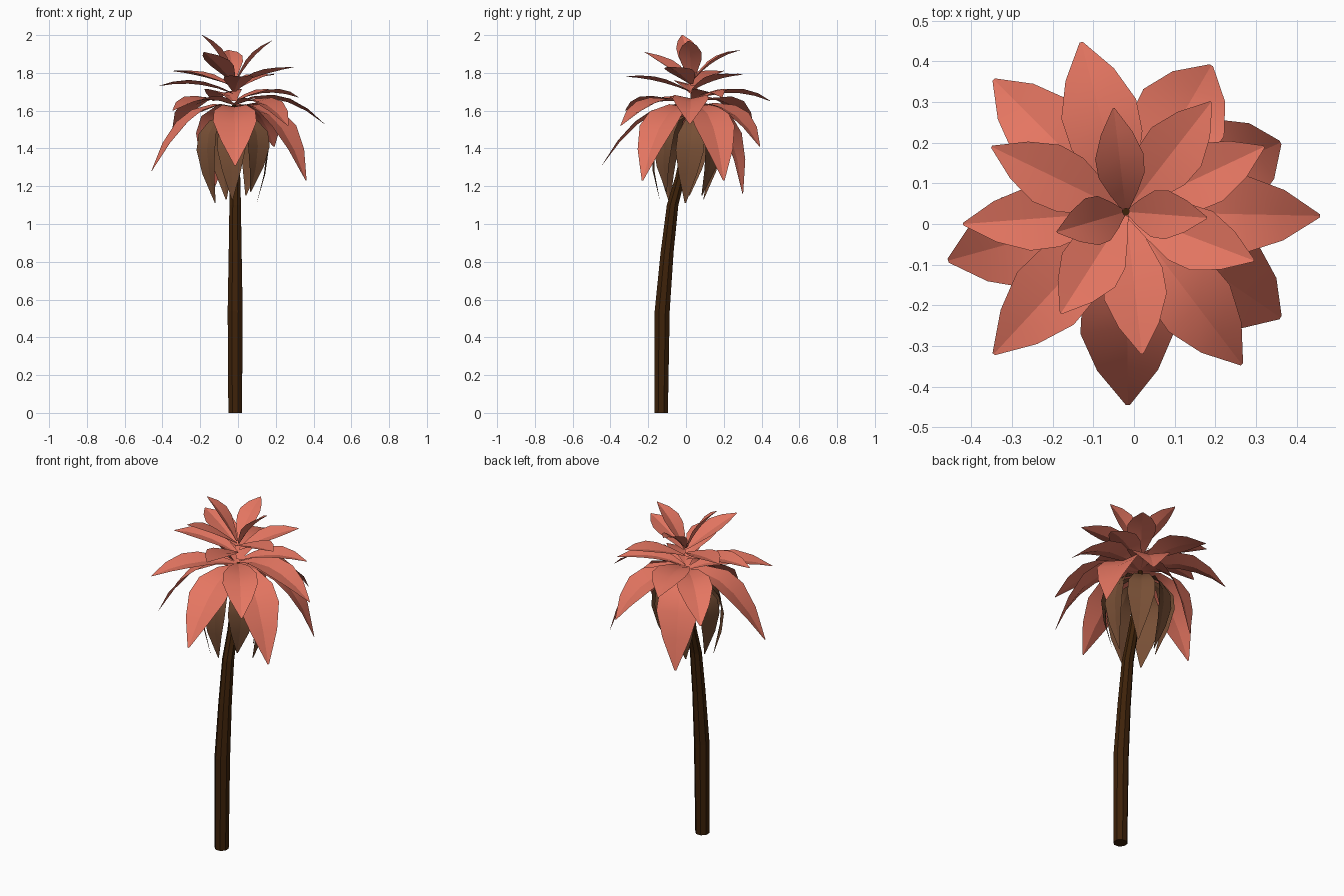
import bpy, bmesh, math
from mathutils import Vector

if "Cube" in bpy.data.objects:
    bpy.data.objects.remove(bpy.data.objects["Cube"])


def material(name, rgb):
    m = bpy.data.materials.new(name)
    m.diffuse_color = (*rgb, 1)
    m.use_nodes = True
    m.node_tree.nodes["Principled BSDF"].inputs["Base Color"].default_value = m.diffuse_color
    return m


PINK = material("coral leaf", (0.78, 0.18, 0.12))
BROWN = material("dry leaf brown", (0.185, 0.078, 0.036))
BARK = material("dark bark", (0.048, 0.016, 0.003))
CX, CY = -0.02, 0.03          # crown axis


def finish(bm, name, mat):
    me = bpy.data.meshes.new(name)
    bm.to_mesh(me)
    bm.free()
    me.materials.append(mat)
    ob = bpy.data.objects.new(name, me)
    bpy.context.collection.objects.link(ob)
    return ob


PROFILE = [(0, 0.15), (0.2, 0.55), (0.42, 0.95), (0.6, 1.0), (0.8, 0.65), (1, 0.04)]


def leaf(bm, base, ctrl, tip, width, fold):
    """Folded leaf swept along a quadratic curve, creased on the midrib."""
    base, ctrl, tip = Vector(base), Vector(ctrl), Vector(tip)
    out = Vector((ctrl.x - base.x, ctrl.y - base.y, 0)).normalized()
    side = Vector((-out.y, out.x, 0))
    rows = []
    for t, w in PROFILE:
        p = base * (1 - t) ** 2 + ctrl * 2 * t * (1 - t) + tip * t * t
        tan = ((ctrl - base) * (1 - t) + (tip - ctrl) * t).normalized()
        up = tan.cross(side)
        h = width / 2 * w
        rows.append([bm.verts.new(p + side * s * h + up * abs(s) * h * fold)
                     for s in (1, 0, -1)])
    for a, b in zip(rows, rows[1:]):
        for i in (0, 1):
            bm.faces.new((a[i], a[i + 1], b[i + 1], b[i])).smooth = True
        bm.edges.get((a[1], b[1])).smooth = False      # sharp midrib


def tier(name, leaves, width, fold):
    """Each leaf: base z, tip x, y, z, lift of control point, outward share of it."""
    bm = bmesh.new()
    for z0, x, y, z, lift, f in leaves:
        d = Vector((x - CX, y - CY, 0))
        n = d.normalized() * 0.008
        leaf(bm, (CX + n.x, CY + n.y, z0),
             (CX + d.x * f, CY + d.y * f, z0 + lift), (x, y, z), width, fold)
    finish(bm, name, PINK)


# Bent trunk
bm = bmesh.new()
rings = []
for x, y, z, r in [(-0.015, -0.132, 0, 0.039), (-0.015, -0.126, 0.54, 0.043),
                   (-0.015, -0.100, 0.85, 0.037), (-0.015, -0.071, 1.1, 0.033),
                   (-0.015, -0.03, 1.25, 0.029), (CX, 0.01, 1.45, 0.024),
                   (CX, CY, 1.63, 0.012)]:
    rings.append([bm.verts.new((x + r * math.cos(i * math.tau / 8 + 0.39),
                                y + r * math.sin(i * math.tau / 8 + 0.39), z)) for i in range(8)])
for a, b in zip(rings, rings[1:]):
    for i in range(8):
        j = (i + 1) % 8
        bm.faces.new((a[i], a[j], b[j], b[i]))
bm.faces.new(rings[0][::-1])
bm.faces.new(rings[-1])
finish(bm, "trunk", BARK)

# Drooping lower leaves
tier("lower_leaves", [
    (1.62, -0.015, -0.445, 1.31, 0.04, 0.5), (1.62, -0.457, -0.09, 1.28, 0.06, 0.5),
    (1.62, 0.36, -0.23, 1.23, 0.06, 0.62), (1.62, 0.36, 0.2, 1.23, 0.06, 0.66),
    (1.62, -0.14, 0.30, 1.16, 0.04, 0.8), (1.62, 0.19, 0.39, 1.41, 0.06, 0.6)], 0.23, 0.17)

# Spreading middle leaves
tier("spreading_leaves", [
    (1.64, 0.457, 0.02, 1.53, 0.09, 0.5), (1.63, 0.265, -0.345, 1.52, 0.08, 0.53),
    (1.63, -0.345, -0.32, 1.60, 0.07, 0.5), (1.63, -0.345, 0.355, 1.50, 0.10, 0.55),
    (1.65, -0.13, 0.447, 1.65, 0.09, 0.5)], 0.19, 0.22)

# Upper leaves, bases climbing the crown axis
tier("upper_leaves", [
    (1.69, -0.42, 0.0, 1.73, 0.08, 0.5), (1.73, -0.35, 0.19, 1.81, 0.06, 0.5),
    (1.71, 0.19, 0.30, 1.79, 0.07, 0.5), (1.65, 0.32, 0.19, 1.67, 0.08, 0.5),
    (1.74, 0.295, -0.09, 1.83, 0.06, 0.5), (1.70, 0.02, -0.32, 1.78, 0.07, 0.5),
    (1.75, -0.18, -0.22, 1.91, 0.09, 0.5)], 0.155, 0.25)

# Upright crown leaves
tier("crown_leaves", [
    (1.76, -0.05, 0.285, 1.92, 0.12, 0.42), (1.75, 0.18, 0.015, 1.97, 0.14, 0.42),
    (1.76, -0.19, -0.02, 2.0, 0.15, 0.42)], 0.12, 0.3)

# Skirt of dry hanging leaves
bm = bmesh.new()
drops = [1.13, 1.17, 1.11, 1.15, 1.13, 1.15, 1.11]
for i, z in enumerate(drops):
    a = math.radians(-95 + i * 360 / 7)
    c, s = math.cos(a), math.sin(a)
    leaf(bm, (CX + 0.06 * c, CY + 0.05 * s, 1.57), (CX + 0.25 * c, 0.24 * s, 1.54),
         (CX + 0.12 * c, 0.12 * s - 0.02, z), 0.15, 0.12)
finish(bm, "dry_leaf_skirt", BROWN)
